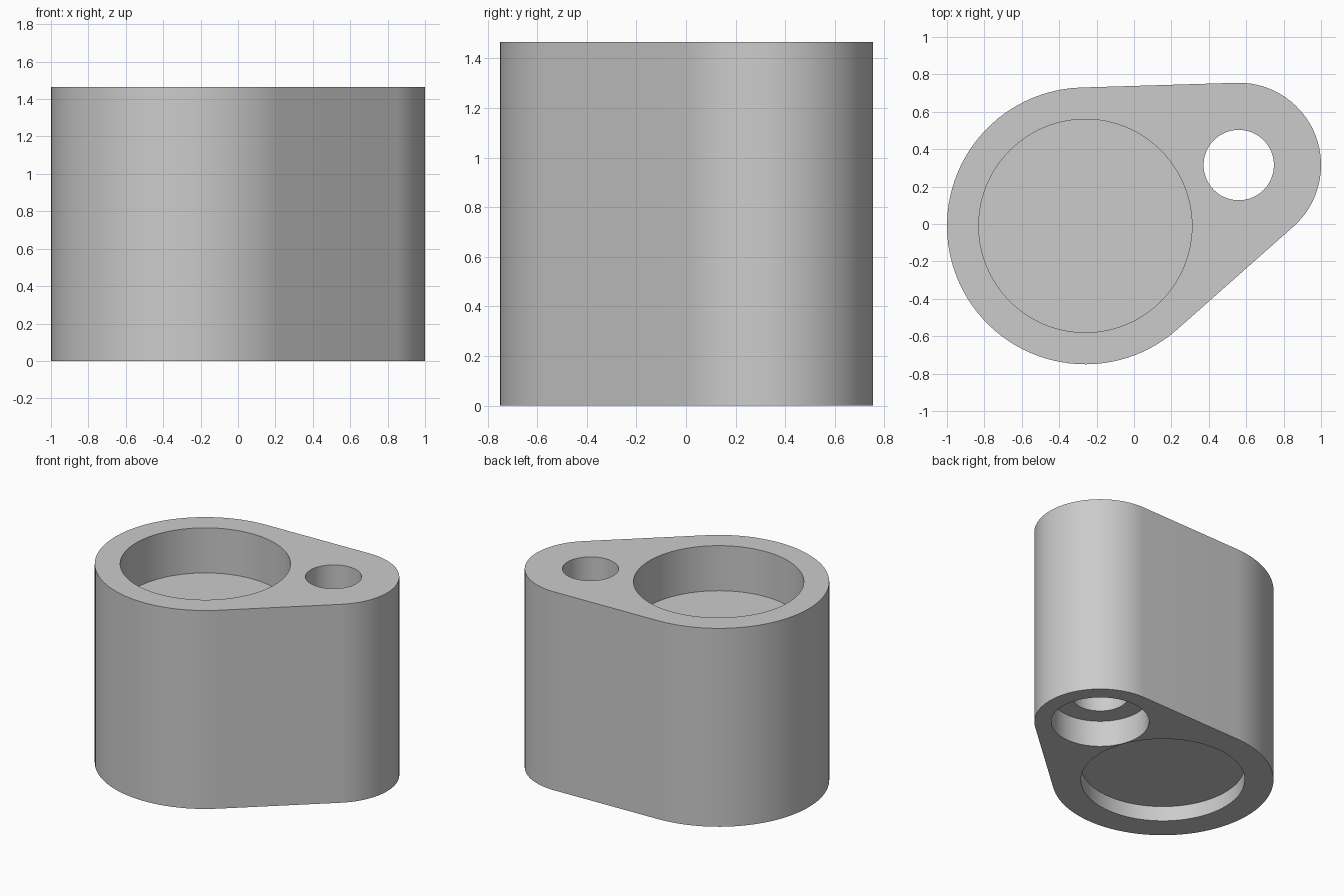
import bpy
import bmesh
from math import atan2, acos, hypot, cos, sin, pi

cube = bpy.data.objects.get("Cube")
if cube:
    bpy.data.objects.remove(cube, do_unlink=True)

HEIGHT = 1.465
BIG, BIG_R = (-0.26, -0.01), 0.74        # large round end
SMALL, SMALL_R = (0.56, 0.315), 0.44     # small round end

grey = bpy.data.materials.new("plain grey")
grey.use_nodes = True
colour = (0.6, 0.6, 0.6, 1)
grey.diffuse_color = colour
grey.node_tree.nodes["Principled BSDF"].inputs["Base Color"].default_value = colour


def arc(centre, radius, start, end, steps):
    angles = [start + (end - start) * i / steps for i in range(steps + 1)]
    return [(centre[0] + radius * cos(a), centre[1] + radius * sin(a)) for a in angles]


def prism(name, outline, bottom, top):
    """Extrude a closed outline between two heights."""
    bm = bmesh.new()
    face = bm.faces.new([bm.verts.new((x, y, bottom)) for x, y in outline])
    extruded = bmesh.ops.extrude_face_region(bm, geom=[face])["geom"]
    verts = [g for g in extruded if isinstance(g, bmesh.types.BMVert)]
    bmesh.ops.translate(bm, verts=verts, vec=(0, 0, top - bottom))
    bmesh.ops.recalc_face_normals(bm, faces=bm.faces)
    mesh = bpy.data.meshes.new(name)
    bm.to_mesh(mesh)
    bm.free()
    mesh.materials.append(grey)
    obj = bpy.data.objects.new(name, mesh)
    bpy.context.collection.objects.link(obj)
    return obj


# Body: two round ends joined by straight tangent walls
dx, dy = SMALL[0] - BIG[0], SMALL[1] - BIG[1]
axis = atan2(dy, dx)
tangent = acos((BIG_R - SMALL_R) / hypot(dx, dy))
outline = arc(BIG, BIG_R, axis + tangent, axis + 2 * pi - tangent, 64)
outline += arc(SMALL, SMALL_R, axis - tangent, axis + tangent, 40)
body = prism("body", outline, 0, HEIGHT)

# Bores: top pocket, bottom recess, through hole and its counterbore
bores = [
    ("top_pocket", BIG, 0.57, HEIGHT - 0.333, HEIGHT + 0.1),
    ("bottom_recess", BIG, 0.548, -0.1, 0.11),
    ("through_hole", SMALL, 0.188, -0.1, HEIGHT + 0.1),
    ("counterbore", SMALL, 0.327, -0.1, 0.193),
]
bpy.context.view_layer.objects.active = body
for name, centre, radius, bottom, top in bores:
    cutter = prism(name, arc(centre, radius, 0, 2 * pi, 96)[:-1], bottom, top)
    cutter.hide_render = True
    cut = body.modifiers.new(name, "BOOLEAN")
    cut.operation = "DIFFERENCE"
    cut.solver = "EXACT"
    cut.object = cutter
    bpy.ops.object.modifier_apply(modifier=name)
    bpy.data.objects.remove(cutter, do_unlink=True)

# Smooth walls with crisp rims
bpy.ops.object.select_all(action="DESELECT")
body.select_set(True)
bpy.ops.object.shade_smooth_by_angle(angle=pi / 6)
